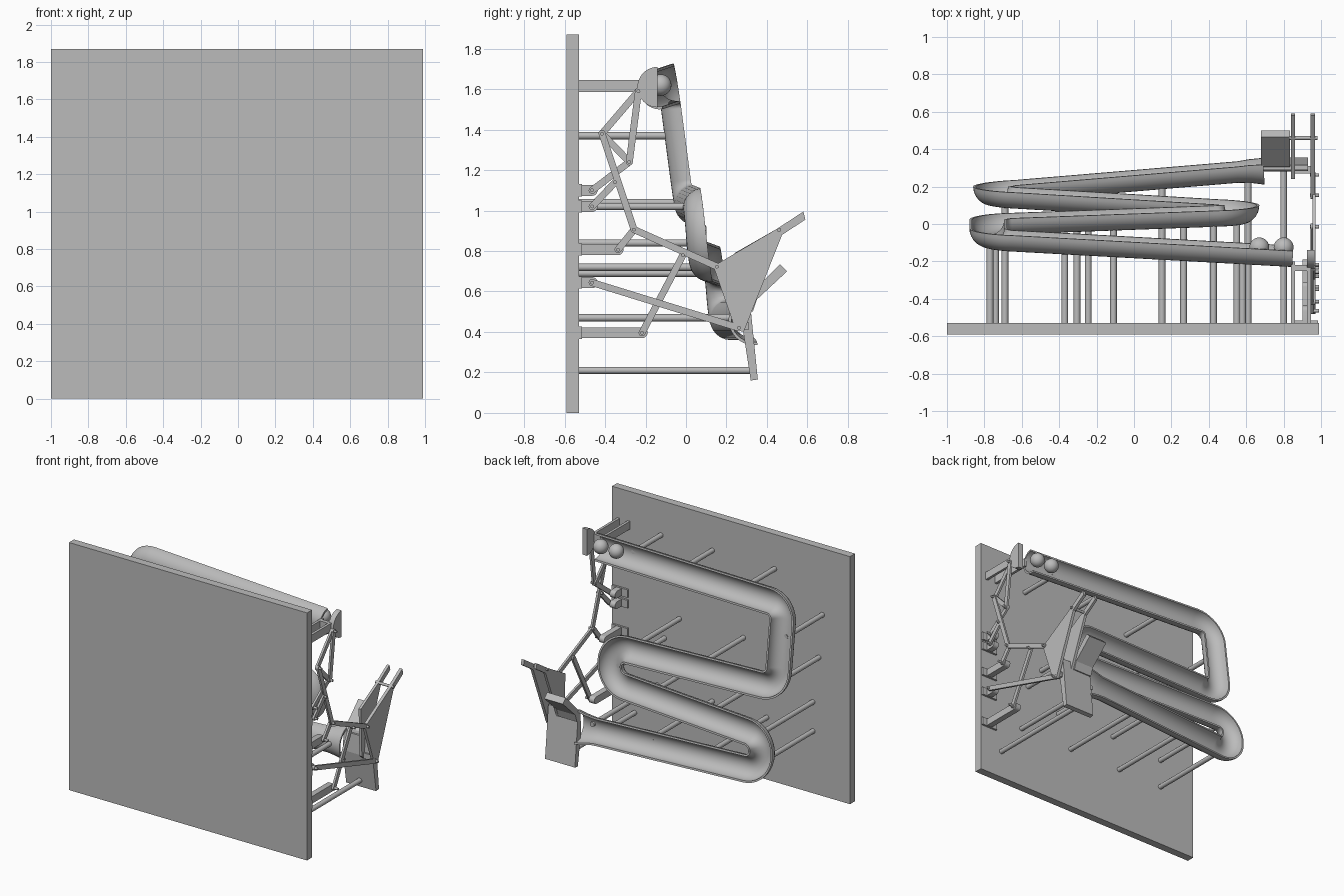
import bpy, bmesh, math
from mathutils import Vector as V

cube = bpy.data.objects.get("Cube")
if cube:
    bpy.data.objects.remove(cube, do_unlink=True)

grey = bpy.data.materials.new("plain grey")
grey.use_nodes = True
grey.diffuse_color = (0.5, 0.5, 0.5, 1)
grey.node_tree.nodes["Principled BSDF"].inputs["Base Color"].default_value = (0.5, 0.5, 0.5, 1)


def finish(name, bm, smooth=False):
    bmesh.ops.recalc_face_normals(bm, faces=bm.faces)
    mesh = bpy.data.meshes.new(name)
    bm.to_mesh(mesh)
    bm.free()
    mesh.materials.append(grey)
    ob = bpy.data.objects.new(name, mesh)
    bpy.context.collection.objects.link(ob)
    if smooth:
        bpy.ops.object.select_all(action='DESELECT')
        ob.select_set(True)
        bpy.context.view_layer.objects.active = ob
        bpy.ops.object.shade_smooth_by_angle(angle=math.radians(40))
    return ob


def plate(name, outline, x0, x1, smooth=False):
    """Extrude a (y, z) outline from x0 to x1."""
    bm = bmesh.new()
    face = bm.faces.new([bm.verts.new((x0, y, z)) for y, z in outline])
    out = bmesh.ops.extrude_face_region(bm, geom=[face])
    moved = [g for g in out["geom"] if isinstance(g, bmesh.types.BMVert)]
    bmesh.ops.translate(bm, verts=moved, vec=(x1 - x0, 0, 0))
    return finish(name, bm, smooth)


def box(name, x0, x1, y0, y1, z0, z1):
    return plate(name, [(y0, z0), (y1, z0), (y1, z1), (y0, z1)], x0, x1)


def arc(cy, cz, r, a0, a1, n=10):
    return [(cy + r * math.cos(a0 + (a1 - a0) * i / n),
             cz + r * math.sin(a0 + (a1 - a0) * i / n)) for i in range(n + 1)]


def link(name, a, b, x0, x1, r=0.017):
    """Flat bar with rounded ends."""
    t = math.atan2(b[1] - a[1], b[0] - a[0])
    h = math.pi / 2
    return plate(name, arc(*b, r, t - h, t + h) + arc(*a, r, t + h, t + 3 * h), x0, x1, True)


def pin(name, p, x0, x1, r=0.009):
    return plate(name, arc(*p, r, 0, 2 * math.pi, 16)[:-1], x0, x1, True)


def rod(name, x, z, y1, r=0.018):
    bm = bmesh.new()
    bmesh.ops.create_cone(bm, cap_ends=True, segments=20, radius1=r, radius2=r, depth=y1 + 0.54)
    for v in bm.verts:
        v.co = (v.co.x + x, v.co.z + (y1 - 0.54) / 2, v.co.y + z)
    return finish(name, bm, True)


# Back board
box("board", -1, 0.99, -0.59, -0.53, 0, 1.87)

# Track centre line with rounded corners
corners = [V(p) for p in [(0.85, -0.13, 1.6), (-0.78, -0.04, 1.63), (-0.78, 0.04, 1.03),
                          (0.57, 0.09, 1.01), (0.57, 0.11, 0.75), (-0.76, 0.19, 0.72),
                          (-0.76, 0.21, 0.46), (0.55, 0.32, 0.46)]]
path = [corners[0]]
for i in range(1, len(corners) - 1):
    p = corners[i]
    d0, d1 = corners[i - 1] - p, corners[i + 1] - p
    r = min(0.125, d0.length * 0.49, d1.length * 0.49)
    a, b = p + d0.normalized() * r, p + d1.normalized() * r
    c0, c1 = a.lerp(p, 0.552), b.lerp(p, 0.552)
    for k in range(11):
        t = k / 10
        s = 1 - t
        path.append(a * s**3 + c0 * 3 * s * s * t + c1 * 3 * s * t * t + b * t**3)
path.append(corners[-1])
radii = [0.1] * len(path) + [0.112, 0.125]
path += [V((0.62, 0.33, 0.46)), V((0.69, 0.335, 0.46))]

# Half-round channel swept along the centre line
bm = bmesh.new()
rings = []
for i, p in enumerate(path):
    t = (path[min(i + 1, len(path) - 1)] - path[max(i - 1, 0)]).normalized()
    n = V((0, 1, 0.15))
    n = (n - t * n.dot(t)).normalized()
    side = t.cross(n)
    section = arc(0, 0, radii[i], 0, -math.pi, 16) + arc(0, 0, radii[i] - 0.014, -math.pi, 0, 16)
    rings.append([bm.verts.new(p + side * u + n * w) for u, w in section])
for r0, r1 in zip(rings, rings[1:]):
    for k in range(len(r0)):
        j = (k + 1) % len(r0)
        bm.faces.new((r0[k], r0[j], r1[j], r1[k]))
for ring in (rings[0], rings[-1]):
    for k in range(16):
        bm.faces.new((ring[k], ring[k + 1], ring[-2 - k], ring[-1 - k]))
finish("track_channel", bm, True)

# Support rods: x, z, end y
supports = [(-0.37, 1.61, -0.15), (0.15, 1.61, -0.18), (0.58, 1.61, -0.2), (-0.77, 1.37, -0.09),
            (-0.74, 1.04, -0.05), (-0.11, 1.02, -0.03), (0.425, 1.02, -0.01), (0.55, 0.84, 0.02),
            (-0.245, 0.72, 0.06), (0.265, 0.72, 0.04), (-0.69, 0.69, 0.1), (-0.69, 0.47, 0.12),
            (-0.305, 0.47, 0.16), (0.15, 0.47, 0.2), (0.61, 0.47, 0.25), (0.8, 0.21, 0.32)]
for i, (x, z, y) in enumerate(supports):
    rod(f"support_rod_{i}", x, z, y)

# Marbles
for i, x in enumerate((0.67, 0.8)):
    bm = bmesh.new()
    bmesh.ops.create_uvsphere(bm, u_segments=24, v_segments=16, radius=0.053)
    bmesh.ops.translate(bm, verts=bm.verts, vec=(x, -0.125, 1.62))
    finish(f"marble_{i}", bm, True)

# Gate at the start
h = math.pi / 2
plate("gate", arc(-0.14, 1.61, 0.1, h, 3 * h, 20), 0.925, 0.965, True)
for x in (0.84, 0.925):
    box("gate_beam", x, x + 0.02, -0.53, -0.2, 1.585, 1.645)
box("gate_beam_cross", 0.84, 0.945, -0.25, -0.22, 1.585, 1.645)

# Brackets standing off the board: end y, z
brackets = [(-0.464, 1.1), (-0.464, 1.02), (-0.336, 0.807), (-0.464, 0.644), (-0.217, 0.396)]
for i, (y, z) in enumerate(brackets):
    outline = [(-0.53, z - 0.027)] + arc(y, z, 0.027, -h, h) + [(-0.53, z + 0.027)]
    plate(f"bracket_{i}", outline, 0.9, 0.945, True)
    box(f"bracket_foot_{i}", 0.85, 0.985, -0.535, -0.515, z - 0.03, z + 0.03)

# Linkage joints and bars
gate_joint, knee, elbow, mid = (-0.235, 1.59), (-0.415, 1.38), (-0.28, 1.24), (-0.257, 0.906)
plate_top, plate_low, slider = (0.153, 0.723), (0.262, 0.42), (-0.015, 0.78)
bars = [(gate_joint, knee), (gate_joint, elbow), (knee, elbow), (knee, mid),
        (brackets[0], elbow), (brackets[1], (-0.35, 1.14)), (brackets[2], mid),
        (mid, plate_top), (brackets[4], slider), (brackets[3], plate_low)]
for i, (a, b) in enumerate(bars):
    x = 0.945 + 0.01 * (i % 2)
    link(f"link_{i}", a, b, x, x + 0.016)
for i, p in enumerate({q for bar in bars for q in bar}):
    pin(f"pin_{i}", p, 0.94, 0.99)

# Tipping lever: triangular plates with a long arm
plate("lever_outer", [(0.135, 0.725), (0.45, 0.91), (0.58, 0.995), (0.59, 0.955),
                      (0.475, 0.88), (0.36, 0.59), (0.285, 0.4), (0.245, 0.41)], 0.945, 0.968)
plate("lever_inner", [(0.24, 0.79), (0.45, 0.91), (0.58, 0.995), (0.59, 0.955),
                      (0.475, 0.88), (0.36, 0.59), (0.285, 0.4), (0.25, 0.43)], 0.84, 0.86)
box("lever_spacer", 0.86, 0.945, 0.27, 0.31, 0.41, 0.45)
pin("lever_pin", (0.46, 0.905), 0.83, 0.98, 0.01)

# Catch chute at the bottom
plate("chute_flange", [(0.28, 0.42), (0.32, 0.16), (0.355, 0.165), (0.315, 0.56), (0.29, 0.56)], 0.68, 0.93)
plate("chute_back", [(0.29, 0.5), (0.33, 0.5), (0.35, 0.56), (0.5, 0.7), (0.465, 0.735), (0.31, 0.58)], 0.68, 0.835)
